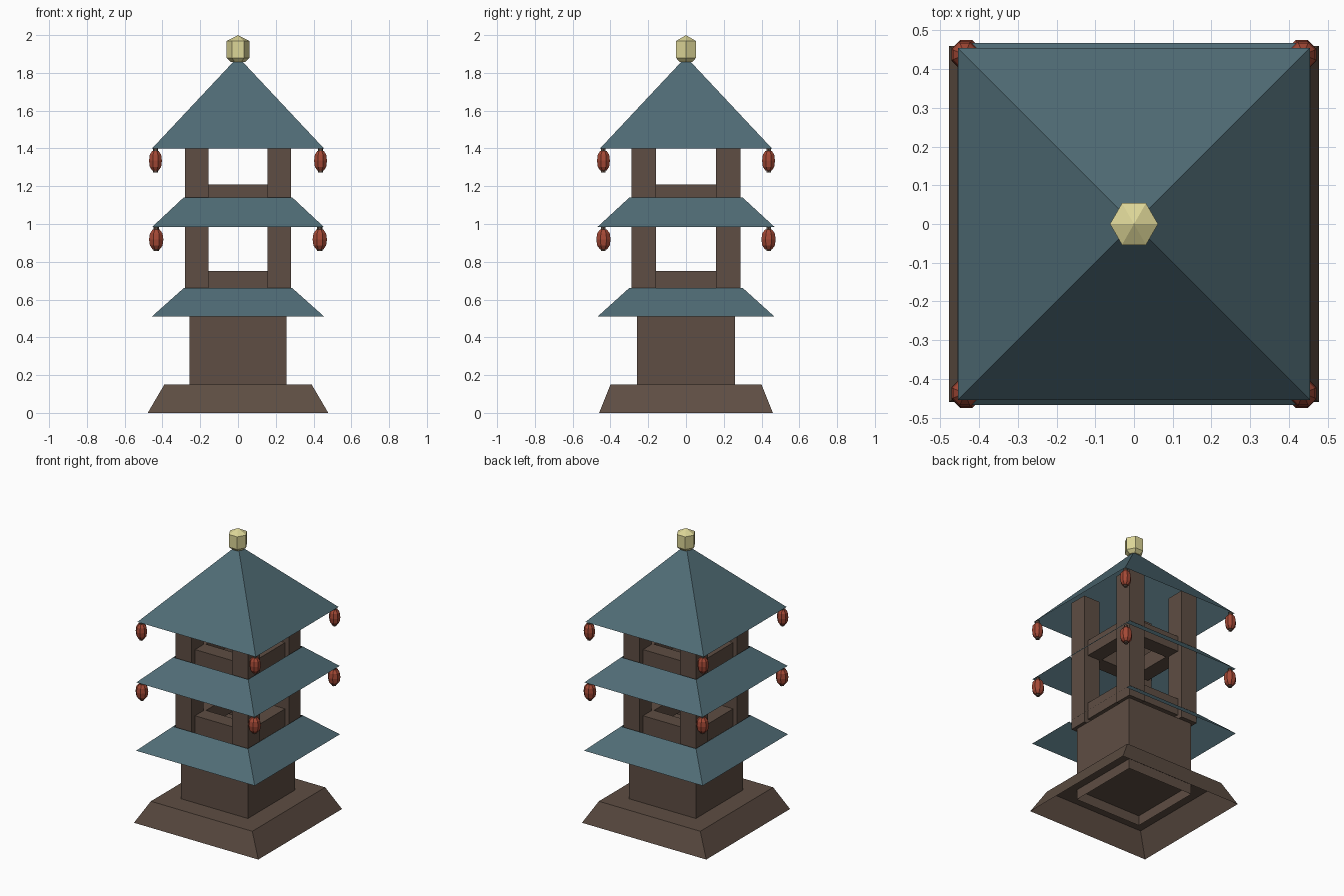
import bpy, bmesh, math
from mathutils import Matrix

if "Cube" in bpy.data.objects:
    bpy.data.objects.remove(bpy.data.objects["Cube"])


def material(name, rgb):
    m = bpy.data.materials.new(name)
    m.diffuse_color = (*rgb, 1)
    m.use_nodes = True
    m.node_tree.nodes["Principled BSDF"].inputs["Base Color"].default_value = m.diffuse_color
    return m


WOOD = material("brown wood", (0.112, 0.075, 0.056))
TILE = material("teal tile", (0.080, 0.150, 0.180))
RED = material("lantern red", (0.37, 0.066, 0.036))
GOLD = material("pale gold", (0.72, 0.67, 0.31))


def finish(bm, name, mat):
    me = bpy.data.meshes.new(name)
    bm.to_mesh(me)
    bm.free()
    me.materials.append(mat)
    ob = bpy.data.objects.new(name, me)
    bpy.context.collection.objects.link(ob)
    return ob


def lathe(name, mat, profile, sides, at=(0, 0), turn=0, scale=(1, 1), caps=(False, False)):
    """Stack rings of (radius, z) with the given number of sides; radius 0 closes to a point."""
    bm = bmesh.new()
    rings = []
    for r, z in profile:
        n = sides if r else 1
        rings.append([bm.verts.new((at[0] + r * scale[0] * math.cos(turn + math.tau * i / sides),
                                    at[1] + r * scale[1] * math.sin(turn + math.tau * i / sides), z))
                      for i in range(n)])
    for a, b in zip(rings, rings[1:]):
        for i in range(sides):
            j = (i + 1) % sides
            quad = [a[i % len(a)], a[j % len(a)], b[j % len(b)], b[i % len(b)]]
            bm.faces.new(list(dict.fromkeys(quad)))
    if caps[0]:
        bm.faces.new(rings[0][::-1])
    if caps[1]:
        bm.faces.new(rings[-1])
    return finish(bm, name, mat)


def square(name, mat, low, high, z0, z1, caps):
    """Four-sided tapered shell; low and high are (half x, half y)."""
    bm = bmesh.new()
    signs = ((-1, -1), (1, -1), (1, 1), (-1, 1))
    a = [bm.verts.new((sx * low[0], sy * low[1], z0)) for sx, sy in signs]
    b = [bm.verts.new((sx * high[0], sy * high[1], z1)) for sx, sy in signs]
    for i in range(4):
        j = (i + 1) % 4
        bm.faces.new((a[i], a[j], b[j], b[i]))
    if caps:
        bm.faces.new(b)
    return finish(bm, name, mat)


def box(name, mat, x0, x1, y0, y1, z0, z1):
    bm = bmesh.new()
    bmesh.ops.create_cube(bm, size=1, matrix=Matrix.Translation(
        ((x0 + x1) / 2, (y0 + y1) / 2, (z0 + z1) / 2)) @ Matrix.Diagonal((x1 - x0, y1 - y0, z1 - z0, 1)))
    return finish(bm, name, mat)


# Plinth and ground-floor walls, both open underneath
square("plinth", WOOD, (0.478, 0.46), (0.39, 0.40), 0, 0.15, True)
square("ground_floor_walls", WOOD, (0.258, 0.26), (0.258, 0.26), 0.08, 0.60, True)

# Roof skirts (open shells) and top roof
square("lower_roof", TILE, (0.456, 0.468), (0.288, 0.302), 0.51, 0.66, False)
square("middle_roof", TILE, (0.454, 0.468), (0.288, 0.300), 0.985, 1.14, False)
lathe("top_roof", TILE, [(0.455 * math.sqrt(2), 1.40), (0, 1.885)], 4, turn=math.pi / 4)

# Corner posts run through both upper floors
CORNERS = [(sx, sy) for sx in (-1, 1) for sy in (-1, 1)]
for sx, sy in CORNERS:
    xs = sorted((sx * 0.155, sx * 0.28))
    ys = sorted((sy * 0.16, sy * 0.288))
    box("corner_post", WOOD, *xs, *ys, 0.60, 1.53)

# Railing beams between the posts
for z0, z1 in ((0.63, 0.75), (1.10, 1.21)):
    for s in (-1, 1):
        a, b = sorted((s * 0.145, s * 0.25))
        box("rail_beam_x", WOOD, -0.17, 0.17, a, b, z0, z1)
        box("rail_beam_y", WOOD, a, b, -0.17, 0.17, z0, z1)

# Hanging lanterns under the two upper roofs
for zc, px, py, r in ((1.335, 0.437, 0.437, 0.037), (0.918, 0.433, 0.437, 0.041)):
    for sx, sy in CORNERS:
        at = (sx * px, sy * py)
        lathe("lantern", RED, [(0.5 * r, zc - 0.052), (0.88 * r, zc - 0.032), (r, zc),
                               (0.88 * r, zc + 0.032), (0.5 * r, zc + 0.052)], 8, at, math.pi / 8, caps=(True, True))
        lathe("lantern_hook", WOOD, [(0.014, zc + 0.05), (0.014, zc + 0.07)], 6, at, caps=(True, True))
        lathe("lantern_foot", WOOD, [(0.014, zc - 0.062), (0.014, zc - 0.05)], 6, at, caps=(True, True))

# Hexagonal finial
lathe("finial", GOLD, [(0.038, 1.858), (0.062, 1.88), (0.062, 1.968), (0, 2.0)], 6, caps=(True, False))
